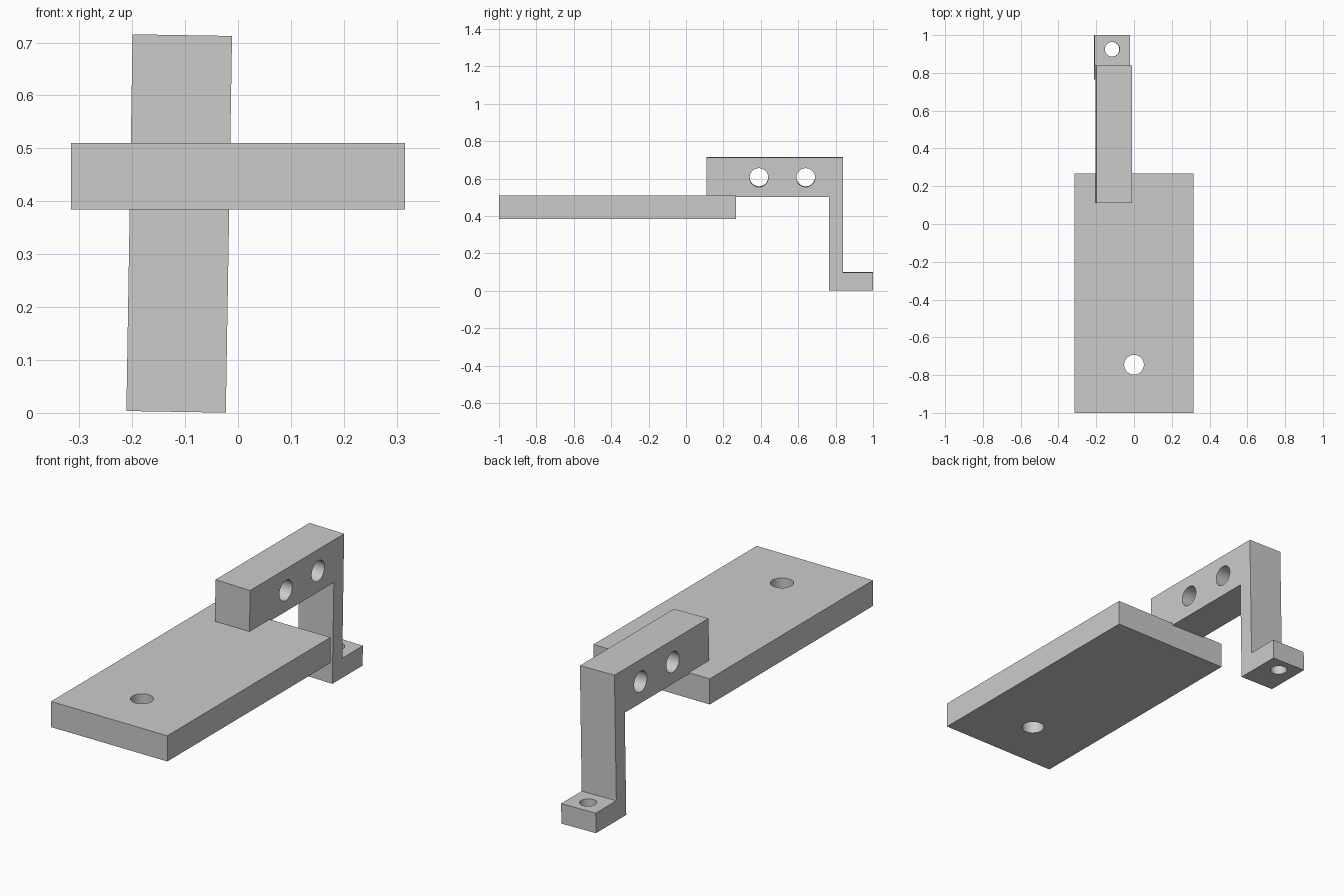
import bpy, bmesh, math
from mathutils import Matrix, Vector

cube = bpy.data.objects.get("Cube")
if cube:
    bpy.data.objects.remove(cube, do_unlink=True)

grey = bpy.data.materials.new("light grey")
grey.use_nodes = True
GREY = (0.6, 0.6, 0.6, 1)
grey.diffuse_color = GREY
grey.node_tree.nodes["Principled BSDF"].inputs["Base Color"].default_value = GREY


def add_object(name, bm):
    bmesh.ops.recalc_face_normals(bm, faces=bm.faces)
    mesh = bpy.data.meshes.new(name)
    bm.to_mesh(mesh)
    bm.free()
    mesh.materials.append(grey)
    obj = bpy.data.objects.new(name, mesh)
    bpy.context.collection.objects.link(obj)
    return obj


def extrude_profile(name, points, direction):
    bm = bmesh.new()
    face = bm.faces.new([bm.verts.new(p) for p in points])
    new = bmesh.ops.extrude_face_region(bm, geom=[face])["geom"]
    verts = [v for v in new if isinstance(v, bmesh.types.BMVert)]
    bmesh.ops.translate(bm, verts=verts, vec=Vector(direction))
    return add_object(name, bm)


def drill(obj, center, radius, depth, axis):
    """Cut a round hole through obj along the axis, then drop the cutter."""
    bm = bmesh.new()
    turn = Matrix.Rotation(math.pi / 2, 4, "Y") if axis == "X" else Matrix()
    bmesh.ops.create_cone(bm, cap_ends=True, segments=48, radius1=radius,
                          radius2=radius, depth=depth,
                          matrix=Matrix.Translation(center) @ turn)
    cutter = add_object("hole_cutter", bm)
    cutter.hide_render = True
    mod = obj.modifiers.new("hole", "BOOLEAN")
    mod.operation, mod.solver, mod.object = "DIFFERENCE", "EXACT", cutter
    bpy.ops.object.select_all(action="DESELECT")
    bpy.context.view_layer.objects.active = obj
    obj.select_set(True)
    bpy.ops.object.modifier_apply(modifier=mod.name)
    bpy.data.objects.remove(cutter, do_unlink=True)


# Flat base plate with one hole near the front
W, FRONT, BACK, LOW, HIGH = 0.316, -1, 0.267, 0.384, 0.51
plate = extrude_profile("base_plate", [(-W, FRONT, LOW), (W, FRONT, LOW),
                                       (W, BACK, LOW), (-W, BACK, LOW)],
                        (0, 0, HIGH - LOW))
drill(plate, (0, -0.745, 0.45), 0.052, 0.4, "Z")

# Bracket: arm, leg and foot as one side profile
HALF = 0.094
profile = [(0.11, 0.5), (0.11, 0.712), (0.84, 0.712), (0.84, 0.098),
           (1, 0.098), (1, 0), (0.765, 0), (0.765, 0.5)]
bracket = extrude_profile("bracket", [(-HALF, y, z) for y, z in profile],
                          (2 * HALF, 0, 0))
for y in (0.39, 0.64):
    drill(bracket, (0, y, 0.605), 0.05, 0.5, "X")
drill(bracket, (0, 0.925, 0.05), 0.039, 0.3, "Z")

# The bracket leans slightly sideways
bracket.data.transform(Matrix.Translation((-0.117, 0, 0.002))
                       @ Matrix.Rotation(0.0165, 4, "Y"))

for obj in (plate, bracket):
    bpy.ops.object.select_all(action="DESELECT")
    bpy.context.view_layer.objects.active = obj
    obj.select_set(True)
    bpy.ops.object.shade_smooth_by_angle(angle=math.radians(30))
